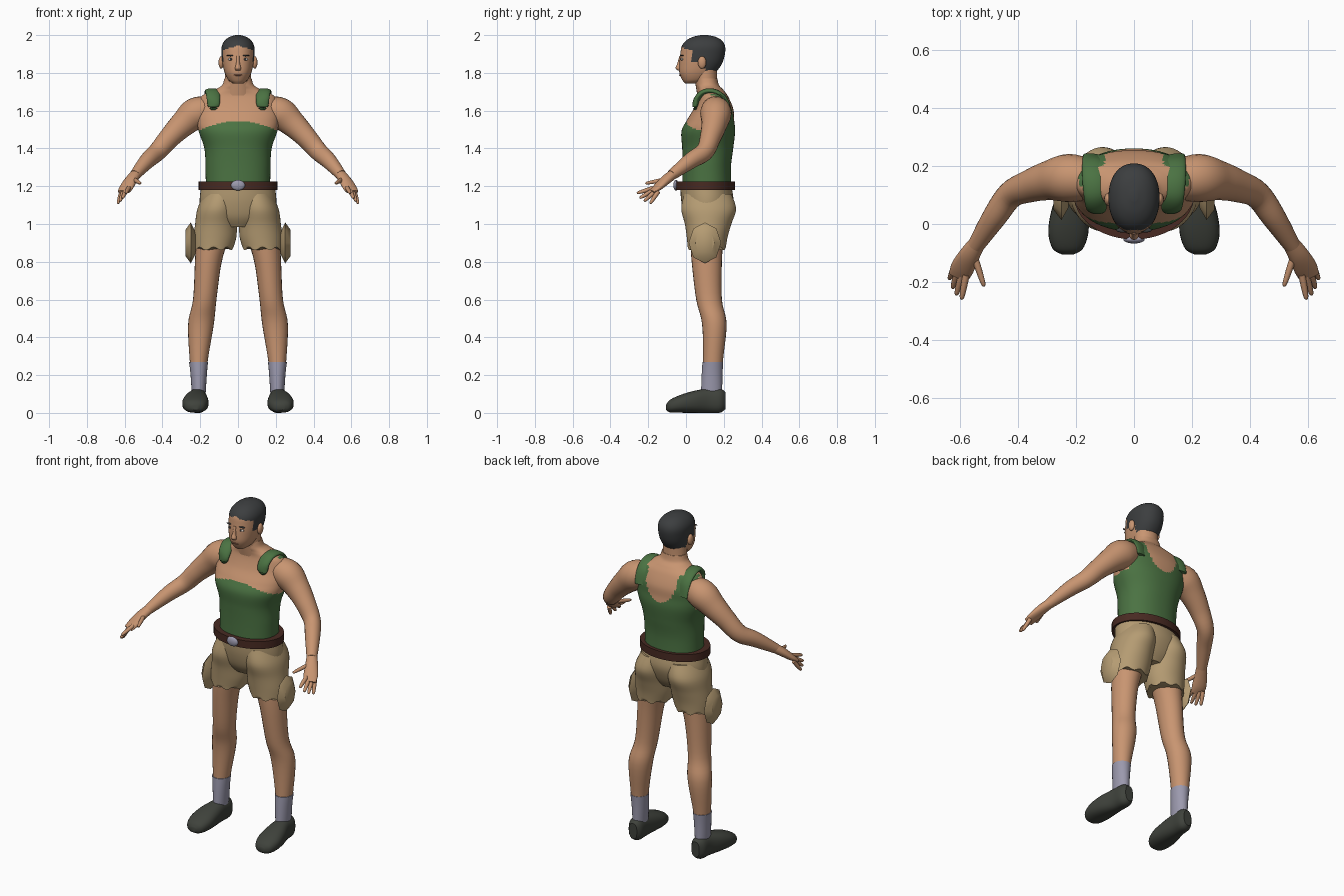
import bpy, bmesh, math
from mathutils import Vector, Matrix

cube = bpy.data.objects.get("Cube")
if cube:
    bpy.data.objects.remove(cube, do_unlink=True)

PARTS = []
X, Y, Z = Vector((1, 0, 0)), Vector((0, 1, 0)), Vector((0, 0, 1))
AXES = {"x": (Y, Z), "y": (X, Z), "z": (X, Y)}


def material(name, r, g, b):
    m = bpy.data.materials.new(name)
    m.use_nodes = True
    m.diffuse_color = (r, g, b, 1)
    bsdf = m.node_tree.nodes["Principled BSDF"]
    bsdf.inputs["Base Color"].default_value = (r, g, b, 1)
    bsdf.inputs["Roughness"].default_value = 0.8
    return m


skin = material("skin", .58, .3, .165)
hair = material("dark hair", .045, .048, .05)
green = material("green cloth", .07, .17, .055)
khaki = material("khaki cloth", .46, .33, .17)
leather = material("brown leather", .065, .023, .016)
grey = material("lavender grey", .33, .32, .42)
shoe = material("dark shoe", .05, .055, .045)
white = material("eye white", .6, .55, .5)
lips = material("lips", .36, .15, .09)


def finish(name, bm, mats, mirror, rule=None):
    """Turn a bmesh into an object, colouring faces by an optional rule."""
    bmesh.ops.recalc_face_normals(bm, faces=bm.faces)
    if rule:
        for f in bm.faces:
            f.material_index = int(rule(f.calc_center_median()))
    mesh = bpy.data.meshes.new(name)
    bm.to_mesh(mesh)
    bm.free()
    for m in mats:
        mesh.materials.append(m)
    ob = bpy.data.objects.new(name, mesh)
    bpy.context.collection.objects.link(ob)
    if mirror:
        mod = ob.modifiers.new("mirror", "MIRROR")
        mod.use_mirror_merge = False
    PARTS.append(ob)
    return ob


def spline(a, b, c, d, t):
    """Catmull-Rom blend of four rings."""
    return [q + t / 2 * (r - p + t * (2*p - 5*q + 4*r - s + t * (3*(q - r) + s - p)))
            for p, q, r, s in zip(a, b, c, d)]


def loft(name, rings, *mats, axis=None, n=24, steps=5, power=2, mirror=False,
         rule=None, hem=0):
    """Skin rings (x, y, z, radius, radius); axis None follows the path."""
    last = len(rings) - 1
    path = []
    for i in range(last):
        nearby = [rings[min(max(i + k, 0), last)] for k in (-1, 0, 1, 2)]
        path += [spline(*nearby, s / steps) for s in range(steps)]
    path.append(rings[last])
    bm = bmesh.new()
    loops = []
    for i, (x, y, z, a, b) in enumerate(path):
        if axis:
            u, v = AXES[axis]
        else:
            ahead, behind = path[min(i + 1, len(path) - 1)], path[max(i - 1, 0)]
            t = Vector(ahead[:3]) - Vector(behind[:3])
            u = t.cross(Z).normalized() if t.cross(Z).length > 1e-6 else X
            v = t.cross(u).normalized()
        loop = []
        for k in range(n):
            w = math.tau * k / n
            c, s = math.cos(w), math.sin(w)
            c = math.copysign(abs(c) ** (2 / power), c)
            s = math.copysign(abs(s) ** (2 / power), s)
            p = Vector((x, y, z)) + u * a * c + v * b * s
            if hem and i == len(path) - 1:
                p.z += hem * math.cos(w * 8)
            loop.append(bm.verts.new(p))
        loops.append(loop)
    for lo, hi in zip(loops, loops[1:]):
        for k in range(n):
            j = (k + 1) % n
            bm.faces.new((lo[k], lo[j], hi[j], hi[k]))
    bm.faces.new(loops[0])
    bm.faces.new(loops[-1])
    return finish(name, bm, mats, mirror, rule)


def blob(name, centre, size, mat, mirror=False):
    bm = bmesh.new()
    place = Matrix.Translation(centre) @ Matrix.Diagonal((*size, 1))
    bmesh.ops.create_uvsphere(bm, u_segments=20, v_segments=12, radius=1, matrix=place)
    return finish(name, bm, [mat], mirror)


# Torso: strapless front, scooped back
def is_shirt(c):
    x = abs(c.x)
    if c.y < .13:
        return c.z < 1.545 - 1.2 * x * x
    scoop = (x / .1) ** 2 + (max(0, 1.65 - c.z) / .13) ** 2 < 1
    return c.z < 1.5 or (x < .19 and c.z < 1.69 and not scoop)


loft("torso", [(0, .11, 1.17, .17, .13), (0, .11, 1.3, .172, .128),
               (0, .115, 1.4, .178, .135), (0, .118, 1.49, .208, .142),
               (0, .13, 1.55, .218, .125), (0, .145, 1.61, .215, .105),
               (0, .143, 1.675, .195, .08), (0, .13, 1.71, .125, .068),
               (0, .115, 1.735, .085, .06), (0, .11, 1.77, .072, .056)],
     skin, green, axis="z", n=96, steps=9, power=2.2, rule=is_shirt)
loft("shoulder_strap", [(.13, .05, 1.605, .012, .006), (.13, .048, 1.625, .03, .014),
                        (.13, .06, 1.665, .036, .016), (.135, .1, 1.7, .038, .015),
                        (.14, .16, 1.698, .038, .014), (.138, .21, 1.655, .04, .013),
                        (.135, .232, 1.58, .04, .01)], green, mirror=True)

# Head and neck
def is_hair(c):
    if c.y < .03:
        return c.z > 1.945 - .3 * abs(c.x)
    return c.z > (1.86 if c.y < .1 else 1.79)


loft("neck", [(0, .12, 1.68, .085, .06), (0, .108, 1.74, .072, .058),
              (0, .1, 1.84, .068, .065)], skin, axis="z")
loft("head", [(0, .03, 1.745, .028, .035), (0, .045, 1.762, .05, .064),
              (0, .06, 1.8, .07, .095), (0, .078, 1.85, .082, .113),
              (0, .088, 1.9, .087, .118), (0, .092, 1.94, .086, .115),
              (0, .095, 1.97, .071, .096), (0, .097, 1.99, .045, .062),
              (0, .097, 2, .012, .018)],
     skin, hair, axis="z", n=56, steps=6, power=2.2, rule=is_hair)
loft("nose", [(0, -.027, 1.89, .008, .008), (0, -.034, 1.85, .01, .012),
              (0, -.04, 1.825, .016, .015), (0, -.034, 1.812, .011, .008)],
     skin, axis="z", n=12)
blob("ear", (.089, .085, 1.855), (.014, .022, .033), skin, True)
blob("eye", (.038, -.02, 1.872), (.015, .007, .007), white, True)
blob("pupil", (.037, -.024, 1.872), (.007, .005, .007), hair, True)
blob("eyebrow", (.04, -.021, 1.892), (.021, .008, .004), hair, True)
blob("mouth", (0, -.029, 1.788), (.024, .007, .004), lips)

# Arms and hands
loft("arm", [(.13, .15, 1.61, .065, .065), (.22, .158, 1.587, .083, .084),
             (.29, .15, 1.53, .069, .07), (.36, .13, 1.46, .056, .057),
             (.425, .1, 1.385, .047, .05), (.48, .025, 1.335, .042, .043),
             (.545, -.075, 1.26, .029, .028)], skin, mirror=True)
loft("palm", [(.535, -.06, 1.27, .028, .026), (.565, -.105, 1.235, .035, .025),
              (.59, -.15, 1.195, .04, .019), (.604, -.182, 1.17, .035, .01)],
     skin, mirror=True)
FINGERS = {"index": ((.578, -.175, 1.19), (.594, -.26, 1.163)),
           "middle": ((.592, -.172, 1.18), (.612, -.245, 1.137)),
           "ring": ((.606, -.162, 1.175), (.625, -.222, 1.12)),
           "little": ((.616, -.147, 1.172), (.636, -.19, 1.108)),
           "thumb": ((.55, -.11, 1.235), (.516, -.215, 1.215))}
for label, (base, tip) in FINGERS.items():
    base, tip = Vector(base), Vector(tip)
    stages = zip((0, .5, .9, 1), (.012, .011, .008, .003))
    loft(label + "_finger", [(*base.lerp(tip, t), r, r) for t, r in stages],
         skin, n=10, steps=3, mirror=True)

# Belt with oval buckle
loft("belt", [(0, .103, 1.18, .165, .125), (0, .103, 1.18, .208, .156),
              (0, .103, 1.225, .208, .156), (0, .103, 1.225, .165, .125)],
     leather, axis="z", n=48, steps=1)
blob("buckle", (0, -.053, 1.205), (.037, .014, .028), grey)

# Shorts with wavy hems
loft("shorts_hips", [(0, .105, 1.2, .195, .135), (0, .113, 1.12, .203, .138),
                     (0, .11, 1.04, .19, .115), (0, .11, .985, .11, .08)],
     khaki, axis="z", n=40)
loft("shorts_leg", [(.09, .115, 1.16, .09, .125), (.108, .12, 1.08, .107, .145),
                    (.116, .117, 1, .111, .123), (.122, .112, .93, .113, .108),
                    (.13, .11, .87, .104, .1)],
     khaki, axis="z", n=48, mirror=True, hem=.009)
loft("side_pouch", [(.226, .1, .9, .045, .06), (.25, .1, .9, .086, .108),
                    (.278, .1, .9, .05, .07)],
     khaki, axis="x", n=8, steps=1, mirror=True)

# Legs, socks and shoes
loft("leg", [(.13, .11, .95, .09, .09), (.157, .11, .8, .071, .08),
             (.176, .122, .6, .062, .068), (.196, .15, .47, .068, .065),
             (.208, .143, .27, .047, .052), (.208, .135, .11, .032, .05)],
     skin, axis="z", mirror=True)
loft("sock", [(.209, .142, .27, .05, .055), (.208, .138, .2, .043, .055),
              (.208, .135, .09, .036, .056)], grey, axis="z", mirror=True)
loft("shoe", [(.228, -.105, .03, .02, .014), (.228, -.085, .036, .052, .033),
              (.226, -.03, .048, .069, .047), (.222, .04, .058, .064, .058),
              (.213, .12, .065, .048, .065), (.21, .18, .065, .044, .064),
              (.208, .208, .065, .026, .046)],
     shoe, axis="y", power=2.4, mirror=True)

# Smooth shading with crisp edges kept
bpy.ops.object.select_all(action="DESELECT")
for ob in PARTS:
    ob.select_set(True)
bpy.context.view_layer.objects.active = PARTS[0]
bpy.ops.object.shade_smooth_by_angle(angle=math.radians(40))
